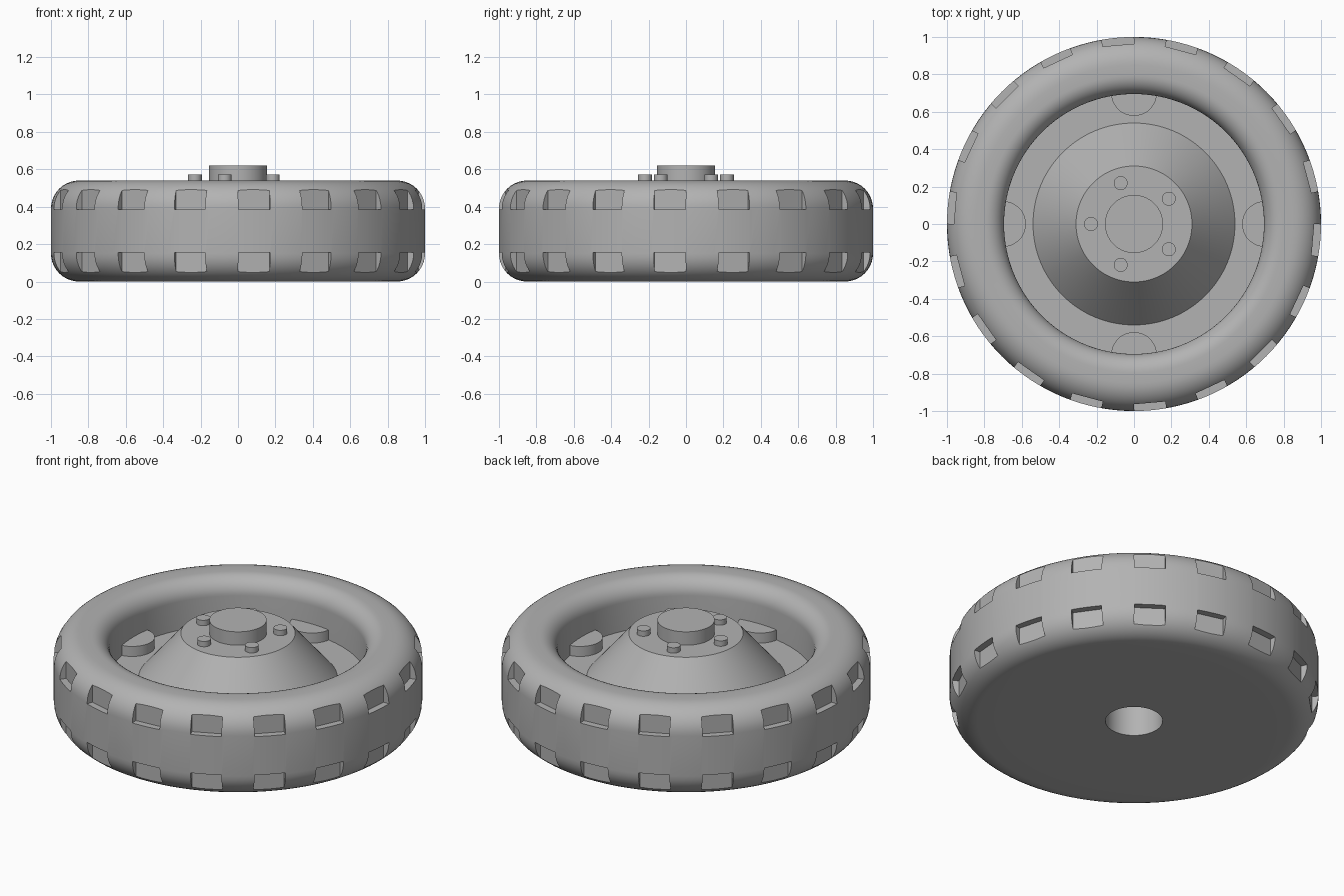
import bpy, bmesh, math
from mathutils import Matrix, Vector

cube = bpy.data.objects.get("Cube")
if cube:
    bpy.data.objects.remove(cube, do_unlink=True)

grey = bpy.data.materials.new("plain_grey")
grey.use_nodes = True
GREY = (0.45, 0.45, 0.45, 1)
grey.diffuse_color = GREY
grey.node_tree.nodes["Principled BSDF"].inputs["Base Color"].default_value = GREY


def finish(name, bm):
    bmesh.ops.recalc_face_normals(bm, faces=bm.faces)
    mesh = bpy.data.meshes.new(name)
    bm.to_mesh(mesh)
    bm.free()
    mesh.materials.append(grey)
    obj = bpy.data.objects.new(name, mesh)
    bpy.context.collection.objects.link(obj)
    return obj


def activate(obj):
    bpy.ops.object.select_all(action="DESELECT")
    obj.select_set(True)
    bpy.context.view_layer.objects.active = obj


def smooth(obj):
    activate(obj)
    bpy.ops.object.shade_smooth_by_angle(angle=math.radians(30))


def lathe(name, profile, closed, steps=128):
    """Spin a (radius, height) profile about the z axis."""
    bm = bmesh.new()
    verts = [bm.verts.new((r, 0, z)) for r, z in profile]
    edges = [bm.edges.new(p) for p in zip(verts, verts[1:])]
    if closed:
        edges.append(bm.edges.new((verts[-1], verts[0])))
    bmesh.ops.spin(bm, geom=verts + edges, cent=(0, 0, 0), axis=(0, 0, 1),
                   angle=math.tau, steps=steps, use_duplicate=False)
    bmesh.ops.remove_doubles(bm, verts=bm.verts, dist=0.0001)
    return finish(name, bm)


def arc(cx, cz, radius, start, end, steps=10):
    angles = [math.radians(start + (end - start) * i / steps) for i in range(steps + 1)]
    return [(cx + radius * math.cos(a), cz + radius * math.sin(a)) for a in angles]


def cylinder(name, radius, x, y, bottom, top, segments=32):
    bm = bmesh.new()
    bmesh.ops.create_cone(bm, cap_ends=True, segments=segments, radius1=radius, radius2=radius,
                          depth=top - bottom,
                          matrix=Matrix.Translation((x, y, (top + bottom) / 2)))
    return finish(name, bm)


HEIGHT, WELL, FLOOR = 0.54, 0.695, 0.27

# Tyre with rounded shoulders and a rounded inner lip
tyre_profile = [(WELL, 0)] + arc(0.85, 0.15, 0.15, -90, 0) + arc(0.85, 0.39, 0.15, 0, 90)
tyre_profile += arc(WELL + 0.1, HEIGHT - 0.1, 0.1, 90, 180)
tyre = lathe("tyre", tyre_profile, True)

# Tread pockets cut into both shoulders
bm = bmesh.new()
for i in range(18):
    turn = Matrix.Rotation(math.radians(15 + 20 * i), 4, "Z")
    for z in (0.0575, HEIGHT - 0.0575):
        place = turn @ Matrix.Translation((1.06, 0, z)) @ Matrix.Diagonal((0.2, 0.17, 0.195, 1))
        bmesh.ops.create_cube(bm, size=1, matrix=place)
cutter = finish("tread_cutter", bm)
cutter.hide_render = True
cut = tyre.modifiers.new("tread", "BOOLEAN")
cut.operation, cut.solver, cut.object = "DIFFERENCE", "EXACT", cutter
activate(tyre)
bpy.ops.object.modifier_apply(modifier=cut.name)
bpy.data.objects.remove(cutter, do_unlink=True)
smooth(tyre)

# Rim: solid disc, cone, hub cap and blind axle hole
rim = lathe("rim", [(0, 0.5), (0.155, 0.5), (0.155, 0), (WELL, 0), (WELL, FLOOR), (0.54, FLOOR),
                    (0.31, HEIGHT), (0.155, HEIGHT), (0.155, 0.62), (0, 0.62)], False)
smooth(rim)

# Wheel nuts
for i in range(5):
    a = math.radians(36 + 72 * i)
    smooth(cylinder(f"wheel_nut_{i + 1}", 0.037, 0.23 * math.cos(a), 0.23 * math.sin(a),
                    HEIGHT - 0.02, 0.572))

# Half-round bosses against the well wall
for i in range(4):
    a = math.pi / 2 * i
    smooth(cylinder(f"rim_boss_{i + 1}", 0.122, 0.7 * math.cos(a), 0.7 * math.sin(a),
                    FLOOR - 0.02, 0.33, 48))
